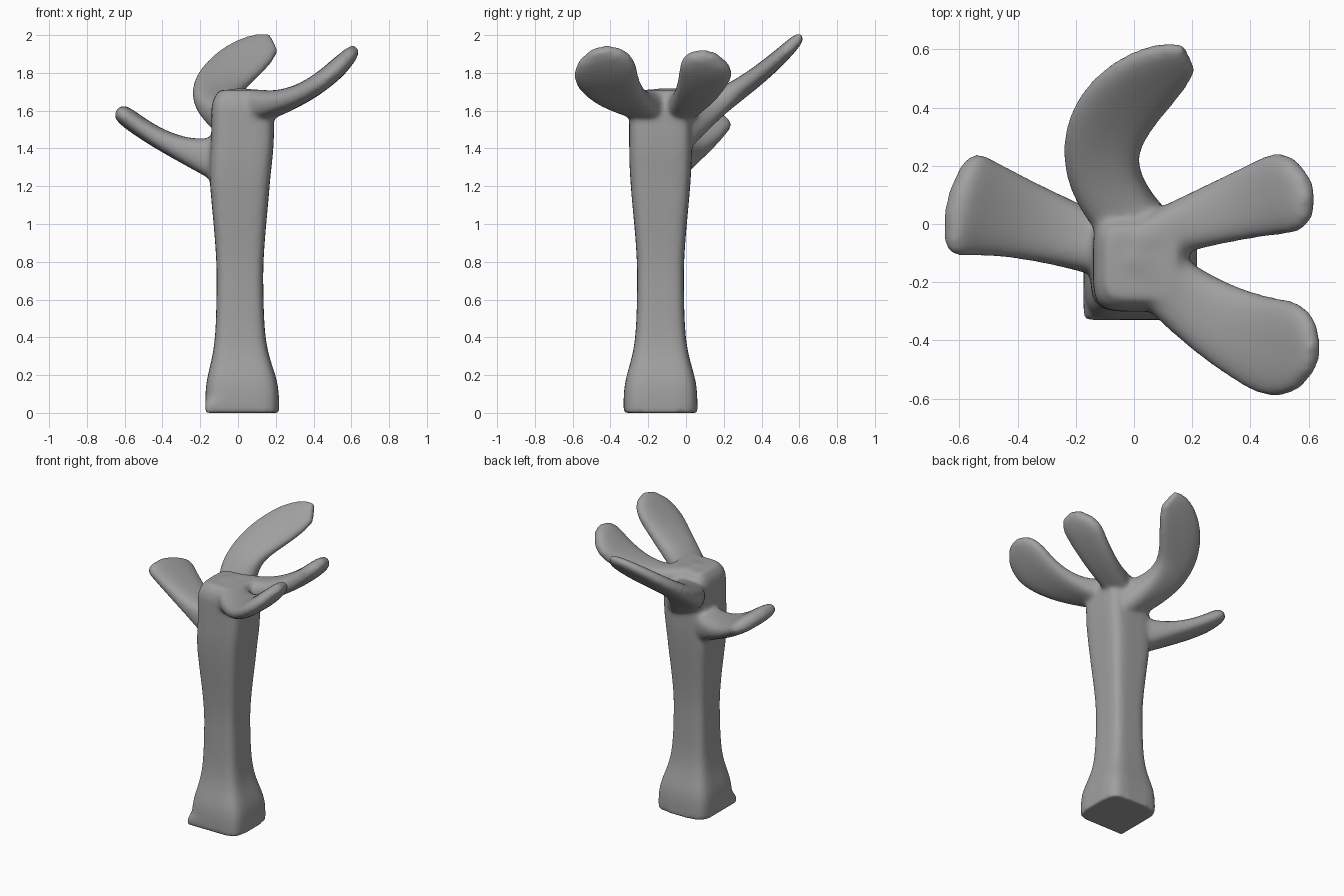
import bpy, bmesh, math
from mathutils import Vector

cube = bpy.data.objects.get("Cube")
if cube:
    bpy.data.objects.remove(cube)

SIDES = 24
STEPS = 20
bm = bmesh.new()


def soft(value, power):
    return math.copysign(abs(value) ** power, value)


def smoothstep(value):
    value = min(max(value, 0), 1)
    return value * value * (3 - 2 * value)


def ring(center, across, up, power, hard_corner=False):
    """Superellipse section, optionally with one hard corner."""
    verts = []
    for i in range(SIDES):
        angle = math.tau * (i + 0.5) / SIDES
        c, s = math.cos(angle), math.sin(angle)
        p = 0.05 if hard_corner and c < 0 and s < 0 else power
        verts.append(bm.verts.new(center + across * soft(c, p) + up * soft(s, p)))
    return verts


def loft(rings):
    """Skin the rings and cap both ends."""
    faces = [bm.faces.new(rings[0]), bm.faces.new(rings[-1])]
    for low, high in zip(rings, rings[1:]):
        for i in range(SIDES):
            j = (i + 1) % SIDES
            faces.append(bm.faces.new((low[i], low[j], high[j], high[i])))
    bmesh.ops.recalc_face_normals(bm, faces=faces)


def trunk(height, crown):
    """Square post with a flared foot, a wider top and a rounded crown."""
    rings = []
    levels = 2 * STEPS
    for i in range(levels + 1):
        z = height * i / levels
        foot = 1 / (1 + (z / 0.27) ** 4)
        half = 0.122 + 0.074 * foot + 0.044 * smoothstep((z - 0.7) / 0.7)
        over = max(z - height + crown, 0) / crown
        half *= math.sqrt(1 - 0.45 * over * over)
        lean = 0.01 + 0.012 * foot + 0.015 * smoothstep((z - 1.2) / 0.3)
        center = Vector((lean, -0.135, z))
        rings.append(ring(center, Vector((half, 0, 0)), Vector((0, half, 0)),
                          0.42, z < 0.05))
    loft(rings)


def branch(start, bend, tip, heading, rise, root, widths, taper):
    """Flat paddle limb on a curved plan, climbing along its heading."""
    start, bend, tip, heading = (Vector((*p, 0)) for p in (start, bend, tip, heading))
    base, level_until, curve = rise
    above, below = root
    root_width, tip_width = widths
    rings = []
    for i in range(STEPS + 1):
        t = i / STEPS
        center = start * (1 - t) ** 2 + bend * 2 * t * (1 - t) + tip * t * t
        along = ((bend - start) * (1 - t) + (tip - bend) * t).normalized()
        across = Vector((-along.y, along.x, 0))
        reach = max(center.dot(heading) - level_until, 0)
        # Thicken the root above and below
        flare = (1 - t) ** 4 / 2
        center.z = base + curve * reach * reach + (above - below) * flare
        # Tilt the section with the climb
        grade = 2 * curve * reach
        along.z = grade * along.dot(heading)
        across.z = grade * across.dot(heading)
        # Widen to the paddle, then round off the end
        end = 0.97 * max(t - taper, 0) / (1 - taper)
        rounding = math.sqrt(1 - end * end)
        width = (root_width + (tip_width - root_width) * t ** 1.5) * rounding
        thick = (0.052 + (above + below) * flare) * math.sqrt(rounding)
        normal = along.cross(across).normalized()
        rings.append(ring(center, across * width, normal * thick, 0.75))
    loft(rings)


trunk(height=1.71, crown=0.1)
top_root = (0.02, 0.16)

# Back branch, hooking to the left
branch((0.05, -0.05), (-0.33, 0.31), (0.19, 0.57), (0, 1),
       (1.57, -0.19, 0.67), top_root, (0.11, 0.2), 0.25)

# Two left branches share one climb
left_rise = (1.65, 0.15, 1.25)
branch((0, -0.07), (0.3, 0.05), (0.6, 0.13), (1, 0),
       left_rise, top_root, (0.08, 0.16), 0.82)
branch((0, -0.1), (0.28, -0.39), (0.62, -0.46), (1, 0),
       left_rise, top_root, (0.1, 0.2), 0.75)

# Right branch, lower on the trunk
branch((-0.05, -0.1), (-0.4, 0.03), (-0.63, 0.08), (-1, 0),
       (1.34, 0, 0.65), (0.1, 0.1), (0.1, 0.2), 0.86)

mesh = bpy.data.meshes.new("tree_trunk_and_branches")
bm.to_mesh(mesh)
bm.free()
tree = bpy.data.objects.new("tree_trunk_and_branches", mesh)
bpy.context.collection.objects.link(tree)

# Plain grey
grey = bpy.data.materials.new("plain grey")
grey.use_nodes = True
colour = (0.35, 0.35, 0.35, 1)
grey.diffuse_color = colour
grey.node_tree.nodes["Principled BSDF"].inputs["Base Color"].default_value = colour
mesh.materials.append(grey)

# Fuse the limbs into one skin and soften the joints
fuse = tree.modifiers.new("fuse", "REMESH")
fuse.mode = "VOXEL"
fuse.voxel_size = 0.012
fuse.use_smooth_shade = True
soften = tree.modifiers.new("soften", "SMOOTH")
soften.factor = 0.5
soften.iterations = 16
